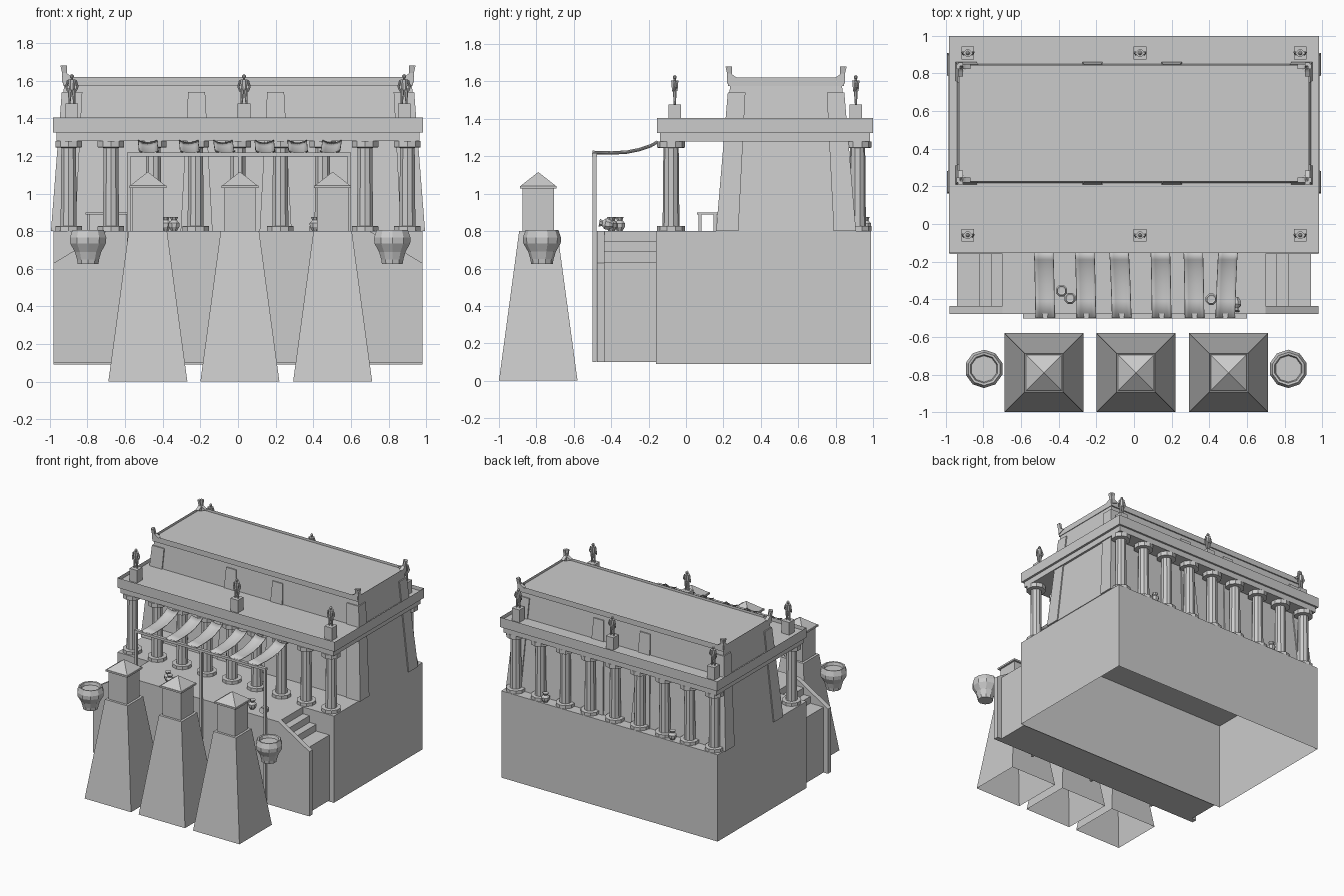
import bpy, bmesh, math
from mathutils import Vector, Matrix

if "Cube" in bpy.data.objects:
    bpy.data.objects.remove(bpy.data.objects["Cube"])

stone = bpy.data.materials.new("grey_stone")
stone.diffuse_color = (0.6, 0.6, 0.6, 1)
stone.use_nodes = True
stone.node_tree.nodes["Principled BSDF"].inputs["Base Color"].default_value = stone.diffuse_color


def finish(name, bm, smooth=False):
    bmesh.ops.recalc_face_normals(bm, faces=bm.faces)
    me = bpy.data.meshes.new(name)
    bm.to_mesh(me)
    bm.free()
    me.materials.append(stone)
    ob = bpy.data.objects.new(name, me)
    bpy.context.collection.objects.link(ob)
    if smooth:
        bpy.context.view_layer.objects.active = ob
        ob.select_set(True)
        bpy.ops.object.shade_smooth_by_angle(angle=math.radians(35))
        ob.select_set(False)
    return ob


def taper(bm, r0, z0, r1, z1, bottom=True):
    """Tapered block between two rectangles (x0, x1, y0, y1); returns the top face."""
    def ring(r, z):
        return [bm.verts.new((r[i], r[j], z)) for i, j in ((0, 2), (1, 2), (1, 3), (0, 3))]
    a, b = ring(r0, z0), ring(r1, z1)
    for i in range(4):
        j = (i + 1) % 4
        bm.faces.new((a[i], a[j], b[j], b[i]))
    if bottom:
        bm.faces.new(a[::-1])
    return bm.faces.new(b)


def box(bm, x0, x1, y0, y1, z0, z1, bottom=True):
    return taper(bm, (x0, x1, y0, y1), z0, (x0, x1, y0, y1), z1, bottom)


def sq(x, y, h):
    return (x - h, x + h, y - h, y + h)


def sink(bm, face, rim, depth):
    """Leave a raised rim round a top face."""
    bmesh.ops.inset_region(bm, faces=[face], thickness=rim)
    ex = bmesh.ops.extrude_face_region(bm, geom=[face])
    bmesh.ops.translate(bm, vec=(0, 0, -depth), verts=[v for v in ex["geom"] if isinstance(v, bmesh.types.BMVert)])
    if face.is_valid:
        bm.faces.remove(face)


def lathe(bm, profile, n, mat):
    """Turned solid from (radius, height) pairs."""
    rings = []
    for r, z in profile:
        rings.append([bm.verts.new(mat @ Vector((r * math.cos((i + .5) * math.tau / n),
                                                 r * math.sin((i + .5) * math.tau / n), z))) for i in range(n)])
    for a, b in zip(rings, rings[1:]):
        for i in range(n):
            bm.faces.new((a[i], a[(i + 1) % n], b[(i + 1) % n], b[i]))
    bm.faces.new(rings[0][::-1])
    bm.faces.new(rings[-1])


def rod(bm, a, b, r0, r1, n=8):
    a, b = Vector(a), Vector(b)
    m = Matrix.Translation(a) @ (b - a).to_track_quat('Z', 'Y').to_matrix().to_4x4()
    lathe(bm, [(r0, 0), (r1, (b - a).length)], n, m)


def prism(bm, pts, d, place):
    """Extrude a 2D outline from depth d[0] to d[1]; place maps (u, v, depth) to a point."""
    a = [bm.verts.new(place(u, v, d[0])) for u, v in pts]
    b = [bm.verts.new(place(u, v, d[1])) for u, v in pts]
    for i in range(len(pts)):
        j = (i + 1) % len(pts)
        bm.faces.new((a[i], a[j], b[j], b[i]))
    bm.faces.new(a[::-1])
    bm.faces.new(b)


# Main podium, hollow underneath
bm = bmesh.new()
box(bm, -.98, .98, -.16, .99, .09, .8, False)
finish("podium", bm)

# Terrace with steps down to both sides
steps = [(.70, .8), (.70, .745), (.76, .745), (.76, .69), (.82, .69), (.82, .635), (.94, .635), (.94, .1)]
bm = bmesh.new()
prism(bm, steps + [(-x, z) for x, z in reversed(steps)], (-.44, -.16), lambda u, v, d: (u, d, v))
finish("terrace_steps", bm)
slope = [(.70, .8), (.98, .63), (.98, .1)]
bm = bmesh.new()
prism(bm, slope + [(-x, z) for x, z in reversed(slope)], (-.477, -.437), lambda u, v, d: (u, d, v))
finish("terrace_front_wall", bm)

# Inner building with leaning walls
CY = .535


def wall(z):
    t = (z - .8) / .77
    return .985 - .06 * t, .365 - .065 * t


def wall_rect(z):
    hx, hy = wall(z)
    return (-hx, hx, CY - hy, CY + hy)


bm = bmesh.new()
taper(bm, wall_rect(.8), .8, wall_rect(1.575), 1.575)
finish("inner_building", bm)

# Leaning pilasters on all four walls
bm = bmesh.new()
(hx0, hy0), (hx1, hy1) = wall(.8), wall(1.54)
P = .009
for s in (-1, 1):
    def span(a, b):
        return (min(a, b), max(a, b))
    ya, yb = span(CY + s * (hy0 - .03), CY + s * (hy0 + P)), span(CY + s * (hy1 - .03), CY + s * (hy1 + P))
    for x in (-.22, .20):
        taper(bm, (x - .085, x + .085) + ya, .8, (x - .045, x + .045) + yb, 1.54)
    for e in (-1, 1):
        taper(bm, span(e * (hx0 + P), e * (hx0 - .12)) + ya, .8, span(e * (hx1 + P), e * (hx1 - .1)) + yb, 1.54)
        taper(bm, span(e * (hx0 + P), e * (hx0 - .03)) + span(CY + s * hy0, CY + s * (hy0 - .11)), .8,
              span(e * (hx1 + P), e * (hx1 - .03)) + span(CY + s * hy1, CY + s * (hy1 - .085)), 1.54)
finish("pilasters", bm)

# Upper cornice with sunken roof
bm = bmesh.new()
sink(bm, box(bm, -.93, .93, .225, .845, 1.575, 1.62), .024, .02)
finish("upper_cornice", bm)

# Upswept horns at the roof corners
horn = [(0, 1.62), (-.014, 1.68), (.004, 1.68), (.012, 1.645), (.035, 1.628), (.06, 1.615), (.0, 1.59)]
bm = bmesh.new()
for sx in (-1, 1):
    for sy in (-1, 1):
        cx, cy = .93 * sx, CY + .31 * sy
        prism(bm, horn, (-.005, .022), lambda u, v, d: (cx - sx * u, cy - sy * d, v))
        prism(bm, horn, (-.005, .022), lambda u, v, d: (cx - sx * d, cy - sy * u, v))
finish("roof_horns", bm)

# Entablature with raised rim
bm = bmesh.new()
box(bm, -.965, .965, -.14, .985, 1.28, 1.33)
sink(bm, box(bm, -.983, .983, -.155, 1.0, 1.325, 1.405), .037, .03)
finish("entablature", bm)

# Front and back colonnades
col = [(.074, .8), (.074, .826), (.045, .828), (.041, 1.243), (.074, 1.246), (.074, 1.28)]
bm = bmesh.new()
for y in (-.08, .917):
    for i in range(9):
        lathe(bm, col, 10, Matrix.Translation((-.9 + .225 * i, y, 0)))
finish("columns", bm)

# Statues on plinths
bm = bmesh.new()
st = bmesh.new()
for x in (-.883, .032, .883):
    for y in (-.06, .908):
        taper(bm, sq(x, y, .034), 1.37, sq(x, y, .034), 1.478)

        def limb(a, b, r0, r1):
            rod(st, (x + a[0], y + a[1], 1.478 + a[2]), (x + b[0], y + b[1], 1.478 + b[2]), r0, r1)
        for s in (-1, 1):
            limb((s * .013, 0, 0), (s * .009, 0, .08), .006, .012)
            limb((s * .02, 0, .122), (s * .03, .004, .09), .007, .006)
            limb((s * .03, .004, .09), (s * .022, -.01, .066), .006, .004)
        limb((0, 0, .072), (0, 0, .128), .016, .021)
        limb((0, 0, .125), (0, 0, .137), .007, .006)
        lathe(st, [(.004, .132), (.011, .14), (.011, .148), (.004, .156)], 8, Matrix.Translation((x, y, 1.478)))
finish("plinths", bm)
finish("statues", st, True)

# Awning frame
bm = bmesh.new()
for x in (-.58, .01, .59):
    box(bm, x - .009, x + .009, -.5, -.478, .1, 1.2)
box(bm, -.59, .60, -.502, -.476, 1.197, 1.217)
finish("awning_frame", bm)

# Sagging cloth strips
sag = [(-.155, 1.285), (-.19, 1.265), (-.25, 1.245), (-.32, 1.231), (-.41, 1.227), (-.5, 1.23)]
bm = bmesh.new()
for x0, x1 in ((-.48, -.472), (-.262, -.253), (-.08, -.065), (.14, .147), (.315, .322), (.5, .485)):
    rows = []
    for k, (y, z) in enumerate(sag):
        c = x0 + (x1 - x0) * k / 5
        rows.append([bm.verts.new((c + .05 * t, y, z - .014 * (1 - t * t))) for t in (-1, -.6, -.2, .2, .6, 1)])
    for a, b in zip(rows, rows[1:]):
        for i in range(5):
            bm.faces.new((a[i], a[i + 1], b[i + 1], b[i]))
cloth = finish("awning_strips", bm, True)
cloth.modifiers.new("thickness", 'SOLIDIFY').thickness = .005

# Three tapering towers with capped lanterns
bm = bmesh.new()
for x in (-.479, .01, .503):
    y = -.79
    taper(bm, sq(x, y, .21), 0, sq(x, y, .102), .8, False)
    taper(bm, sq(x, y, .083), .8, sq(x, y, .083), 1.03)
    taper(bm, sq(x, y, .098), 1.028, sq(x, y, .098), 1.042)
    taper(bm, sq(x, y, .094), 1.042, sq(x, y, .0008), 1.115)
finish("towers", bm)

# Large urns beside the towers
urn = [(.058, .625), (.062, .65), (.074, .69), (.1, .735), (.102, .765), (.088, .805), (.076, .803), (.07, .78)]
bm = bmesh.new()
for x in (-.797, .82):
    lathe(bm, urn, 10, Matrix.Translation((x, -.77, 0)))
finish("large_urns", bm)

# Small jars, standing and lying
jar = [(.016, 0), (.03, .022), (.032, .042), (.016, .058), (.024, .075), (.015, .073)]
bm = bmesh.new()
for x, y in ((-.385, -.355), (-.34, -.395), (.41, -.4), (.6, .96), (-.55, .96)):
    lathe(bm, jar, 8, Matrix.Translation((x, y, .8)))
lathe(bm, jar, 8, Matrix.Translation((.54, -.39, .832)) @ Matrix.Rotation(math.radians(80), 4, 'X'))
finish("small_jars", bm)

# Table on the porch
bm = bmesh.new()
box(bm, -.81, -.57, .06, .17, .888, .9)
for x in (-.795, -.585):
    for y in (.075, .155):
        taper(bm, sq(x, y, .007), .8, sq(x, y, .007), .89)
finish("table", bm)
